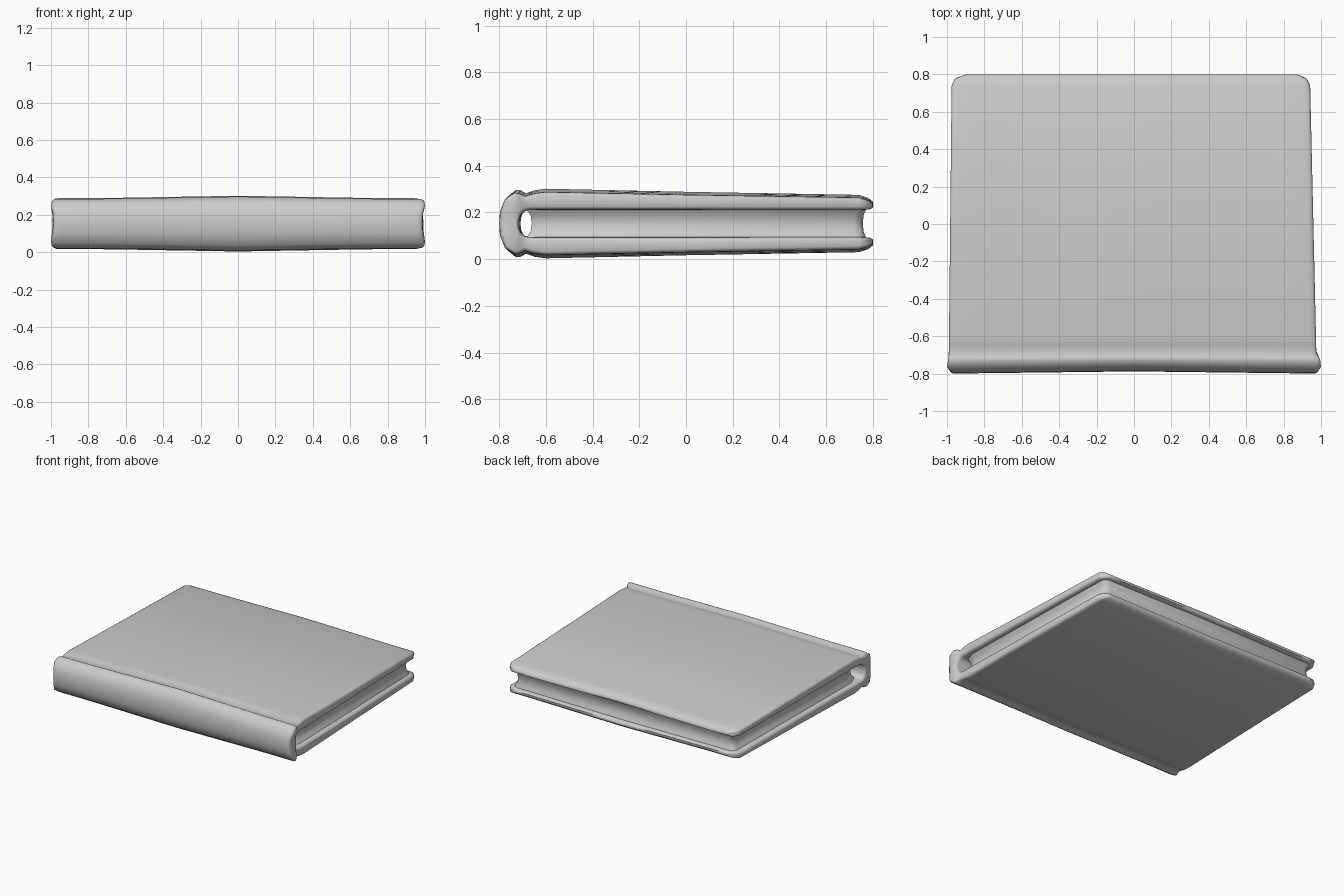
import bpy, bmesh, math
from mathutils import Vector

if "Cube" in bpy.data.objects:
    bpy.data.objects.remove(bpy.data.objects["Cube"])

MID = 0.1525  # height of the book's middle plane

grey = bpy.data.materials.new("plain grey")
grey.diffuse_color = (0.6, 0.6, 0.6, 1)
grey.use_nodes = True
grey.node_tree.nodes["Principled BSDF"].inputs["Base Color"].default_value = grey.diffuse_color


def table(points, y):
    """Linear interpolation through (y, value) points."""
    if y <= points[0][0]:
        return points[0][1]
    for (a, va), (b, vb) in zip(points, points[1:]):
        if y <= b:
            return va + (vb - va) * (y - a) / (b - a)
    return points[-1][1]


# Plan outline: spine juts out slightly, rear corners are rounded
RIGHT = [(-.8, .985), (-.78, 1), (-.72, .995), (-.69, .975), (.74, .942), (.78, .927), (.8, .89)]
LEFT = [(-.8, .985), (-.78, 1), (-.69, .99), (.74, .975), (.78, .96), (.8, .915)]


def swell(x):
    return 1 + 0.095 * max(0, 1 - abs(x) / 0.75)


def finish(name, bm, angle):
    bmesh.ops.recalc_face_normals(bm, faces=bm.faces)
    mesh = bpy.data.meshes.new(name)
    bm.to_mesh(mesh)
    bm.free()
    mesh.materials.append(grey)
    ob = bpy.data.objects.new(name, mesh)
    bpy.context.collection.objects.link(ob)
    bpy.ops.object.select_all(action='DESELECT')
    ob.select_set(True)
    bpy.context.view_layer.objects.active = ob
    bpy.ops.object.shade_smooth_by_angle(angle=math.radians(angle))


# Cover section, upper half: (outer y, outer h, inner y, inner h)
HALF = [(-.8, 0, -.715, 0), (-.797, .05, -.713, .02), (-.775, .105, -.708, .035),
        (-.735, .132, -.70, .045), (-.715, .13, -.69, .053), (-.69, .118, -.675, .057),
        (-.65, .13, -.64, .058), (-.6, .136, -.6, .058), (0, .124, 0, .058),
        (.74, .112, .74, .057), (.78, .1, .785, .06), (.8, .085, .8, .068)]
full = [(a, -b, c, -d) for a, b, c, d in HALF[:0:-1]] + HALF
loop = [Vector((p[0], p[1])) for p in full] + [Vector((p[2], p[3])) for p in reversed(full)]
n, m = len(loop), len(full)


def inset(i, d):
    """Move a section point inward along its averaged normal."""
    e1 = (loop[i] - loop[i - 1]).normalized()
    e2 = (loop[(i + 1) % n] - loop[i]).normalized()
    t = (e1 + e2).normalized()
    return loop[i] + Vector((t.y, -t.x)) * d


# Wrap-around cover: boards, hinge grooves and rounded spine, swept across x
bm = bmesh.new()
ends = [(0, .015), (.004, .008), (.013, .002), (.03, 0)]
stations = [(-1, e, d) for e, d in ends]
stations += [(u / 6, 0, 0) for u in range(-5, 6)]
stations += [(1, e, d) for e, d in reversed(ends)]
rings = []
for u, e, d in stations:
    ring = []
    for i in range(n):
        p = inset(i, d)
        y = loop[i].x
        x = u * (table(RIGHT if u > 0 else LEFT, y) - e)
        bow = 0.012 * max(0, 1 - abs(x)) * max(0, -y - 0.6) / 0.2
        ring.append(bm.verts.new((x, p.x + bow, MID + p.y * swell(x))))
    rings.append(ring)
for r, s in zip(rings, rings[1:]):
    for i in range(n):
        j = (i + 1) % n
        bm.faces.new((r[i], r[j], s[j], s[i]))
for r in (rings[0], rings[-1]):
    for i in range(m - 1):
        bm.faces.new((r[i], r[i + 1], r[n - 2 - i], r[n - 1 - i]))
finish("cover", bm, 60)

# Page block: set back from the boards, with hollowed edges
bm = bmesh.new()
layers = []
for h, d in [(-.075, .03), (-.055, .036), (-.035, .05), (0, .055),
             (.035, .05), (.055, .036), (.075, .03)]:
    back, front = .79 - d * .6, -.655 - (.06 - d)
    ys = [front, front + .08, 0, back - .04, back - .012, back]
    cut = [.03, 0, 0, 0, .012, .04]
    right = [(table(RIGHT, min(y, .74)) - d - c, y) for y, c in zip(ys, cut)]
    left = [(c + d - table(LEFT, min(y, .74)), y) for y, c in zip(ys, cut)]
    layers.append([bm.verts.new((x, y, MID + h)) for x, y in right + left[::-1]])
for r, s in zip(layers, layers[1:]):
    for i in range(12):
        j = (i + 1) % 12
        bm.faces.new((r[i], r[j], s[j], s[i]))
for r in (layers[0], layers[-1]):
    for i in range(5):
        bm.faces.new((r[i], r[i + 1], r[10 - i], r[11 - i]))
finish("page_block", bm, 50)
